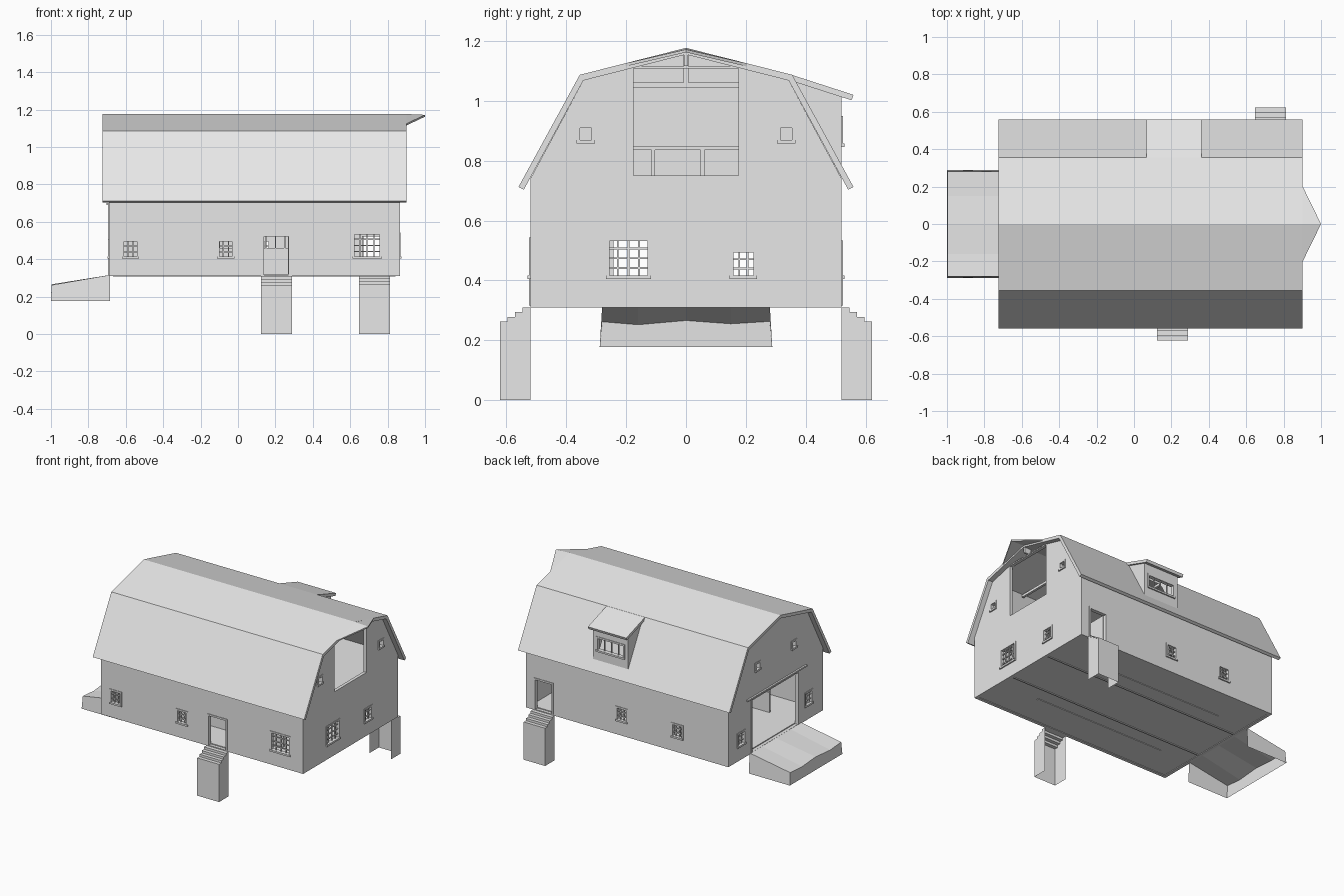
import bpy, bmesh, math
from mathutils import Vector, Matrix

cube = bpy.data.objects.get("Cube")
if cube:
    bpy.data.objects.remove(cube, do_unlink=True)

grey = bpy.data.materials.new("plain_grey")
grey.use_nodes = True
grey.diffuse_color = (0.8, 0.8, 0.8, 1)
grey.node_tree.nodes["Principled BSDF"].inputs["Base Color"].default_value = (0.8, 0.8, 0.8, 1)

WX0, WX1, WY = -0.69, 0.865, 0.52      # wall faces
BASE, LOFT, T = 0.31, 0.74, 0.022      # floor height, loft height, wall thickness


def finish(name, bm):
    mesh = bpy.data.meshes.new(name)
    bm.to_mesh(mesh)
    bm.free()
    mesh.materials.append(grey)
    obj = bpy.data.objects.new(name, mesh)
    bpy.context.scene.collection.objects.link(obj)
    return obj


def add_box(bm, lo, hi):
    lo, hi = Vector(lo), Vector(hi)
    m = Matrix.Translation((lo + hi) / 2) @ Matrix.Diagonal((*(abs(c) for c in hi - lo), 1))
    bmesh.ops.create_cube(bm, size=1, matrix=m)


def boxes(name, pairs):
    bm = bmesh.new()
    for lo, hi in pairs:
        add_box(bm, lo, hi)
    return finish(name, bm)


def extrude_x(name, profile, x0, x1):
    """Closed (y, z) profile swept along x."""
    bm = bmesh.new()
    face = bm.faces.new([bm.verts.new((x0, y, z)) for y, z in profile])
    out = bmesh.ops.extrude_face_region(bm, geom=[face])
    bmesh.ops.translate(bm, vec=(x1 - x0, 0, 0),
                        verts=[v for v in out["geom"] if isinstance(v, bmesh.types.BMVert)])
    bmesh.ops.recalc_face_normals(bm, faces=bm.faces)
    return finish(name, bm)


def cut(obj, pairs):
    """Cut box-shaped openings and bake the result."""
    cutter = boxes("cutter", pairs)
    cutter.hide_render = True
    mod = obj.modifiers.new("openings", "BOOLEAN")
    mod.object, mod.operation, mod.solver = cutter, "DIFFERENCE", "EXACT"
    bpy.context.view_layer.update()
    dg = bpy.context.evaluated_depsgraph_get()
    mesh = bpy.data.meshes.new_from_object(obj.evaluated_get(dg))
    obj.modifiers.clear()
    obj.data = mesh
    bpy.data.objects.remove(cutter, do_unlink=True)


def on_wall(side, u0, u1, z0, z1, d0, d1):
    """Box on a wall: u along the wall, d outward from its face."""
    if side in ("front", "back"):
        s = -1 if side == "front" else 1
        a, b = s * (WY + d0), s * (WY + d1)
        return (u0, min(a, b), z0), (u1, max(a, b), z1)
    s, x = (1, WX1) if side == "right" else (-1, WX0)
    a, b = x + s * d0, x + s * d1
    return (min(a, b), u0, z0), (max(a, b), u1, z1)


def frame(side, u0, u1, z0, z1, nu=1, nz=1, sill=True):
    """Casing around an opening with glazing bars."""
    c, f = 0.008, 0.004
    out = [on_wall(side, u0 - f, u0 + c, z0, z1, -T, f), on_wall(side, u1 - c, u1 + f, z0, z1, -T, f),
           on_wall(side, u0 - f, u1 + f, z1 - c, z1 + f, -T, f)]
    if sill:
        out.append(on_wall(side, u0 - f, u1 + f, z0 - f, z0 + c, -T, 0.009))
    for i in range(1, nu):
        u = u0 + (u1 - u0) * i / nu
        out.append(on_wall(side, u - 0.003, u + 0.003, z0, z1, -0.014, -0.006))
    for i in range(1, nz):
        z = z0 + (z1 - z0) * i / nz
        out.append(on_wall(side, u0, u1, z - 0.003, z + 0.003, -0.014, -0.006))
    return out


# Openings: (u0, u1, z0, z1, panes across, panes up, has sill)
def small(u):
    return (u - 0.042, u + 0.042, 0.408, 0.502, 3, 3, True)


def attic(u):
    return (u - 0.027, u + 0.027, 0.862, 0.917, 1, 1, True)


openings = {
    "front": [small(-0.575), small(-0.065), (0.615, 0.765, 0.408, 0.54, 4, 4, True),
              (0.132, 0.278, BASE + 0.006, 0.53, 1, 1, False)],
    "back": [small(0.13), small(-0.297), (0.66, 0.8, BASE + 0.006, 0.53, 1, 1, False)],
    "right": [(-0.264, -0.121, 0.408, 0.54, 4, 4, True), small(0.192), attic(-0.335), attic(0.335)],
    "left": [small(0.38), small(-0.36), attic(0.2), attic(-0.2),
             (-0.25, 0.27, BASE + 0.006, 0.685, 1, 1, False)],
}

# Walls
gable = [(-WY, BASE), (WY, BASE), (WY, LOFT), (0.343, 1.068), (0, 1.158), (-0.343, 1.068), (-WY, LOFT)]
walls = {
    "right": extrude_x("right_gable_wall", gable, WX1 - T, WX1),
    "left": extrude_x("left_gable_wall", gable, WX0, WX0 + T),
    "front": boxes("front_wall", [((WX0 + T, -WY, BASE), (WX1 - T, -WY + T, LOFT))]),
    "back": boxes("back_wall", [((WX0 + T, WY - T, BASE), (WX1 - T, WY, LOFT))]),
}
for side, wall in walls.items():
    holes = [on_wall(side, *o[:4], -0.1, 0.1) for o in openings[side]]
    if side == "right":
        holes.append(on_wall(side, -0.175, 0.175, 0.75, 1.3, -0.1, 0.1))
    cut(wall, holes)
    boxes(side + "_frames", [b for o in openings[side] for b in frame(side, *o)])

# Loft door trim and hoist post
boxes("loft_door_trim", [on_wall("right", -0.175, 0.175, 1.108, 1.116, -T, 0),
                         on_wall("right", -0.006, 0.006, 1.116, 1.155, -T, 0.03)])

# Gambrel roof shell
outer = [(-0.56, 0.712), (-0.355, 1.087), (0, 1.177), (0.355, 1.087), (0.56, 0.712)]
inner = [(0.542, 0.703), (0.343, 1.068), (0, 1.155), (-0.343, 1.068), (-0.542, 0.703)]
roof = extrude_x("roof", outer + inner, -0.725, 0.9)
cut(roof, [((0.095, 0.37, 0.8), (0.335, 0.508, 1.3))])

# Hay hood over the loft door
bm = bmesh.new()
tip, ridge = (1, 0, 1.172), (0.89, 0, 1.177)
for s in (-1, 1):
    bm.faces.new([bm.verts.new(p) for p in (ridge, tip, (0.89, s * 0.225, 1.12))])
bmesh.ops.remove_doubles(bm, verts=bm.verts, dist=0.0001)
bmesh.ops.recalc_face_normals(bm, faces=bm.faces)
hood = finish("hay_hood", bm)
solid = hood.modifiers.new("thickness", "SOLIDIFY")
solid.thickness = 0.01
solid.offset = -1

# Dormer
face = boxes("dormer_front", [((0.08, WY - 0.015, 0.75), (0.35, WY, 1.018))])
cut(face, [((0.108, 0.4, 0.85), (0.322, 0.6, 0.945))])
boxes("dormer_window_frame", frame("back", 0.108, 0.322, 0.85, 0.945, 4, 1))
for name, x in (("dormer_right_side", 0.08), ("dormer_left_side", 0.335)):
    extrude_x(name, [(0.345, 1.07), (WY - 0.015, 1.018), (WY - 0.015, 0.77)], x, x + 0.015)
extrude_x("dormer_roof", [(0.35, 1.088), (0.56, 1.02), (0.553, 1.002), (0.345, 1.069)], 0.067, 0.362)

# Floors and beams under them
boxes("ground_floor", [((WX0 + T, -WY + T, BASE + 0.004), (WX1 - T, WY - T, BASE + 0.012))])
boxes("loft_floor", [((WX0 + T, -WY + T, LOFT - 0.012), (WX1 - T, WY - T, LOFT))])
boxes("floor_joists", [((WX0 + T, y - 0.005, BASE - 0.001), (WX1 - T, y + 0.005, BASE + 0.006))
                       for y in (-0.17, 0.17)])

# Roof frames with tie beams
trusses = []
for i in range(5):
    x = -0.5 + i * 0.28
    trusses.append(((x - 0.008, -0.34, 1.045), (x + 0.008, 0.34, 1.062)))
    trusses.append(((x - 0.008, -0.008, 1.062), (x + 0.008, 0.008, 1.155)))
boxes("roof_trusses", trusses)

# Loft railing
boxes("loft_railing", [((0.3, -0.3, 0.835), (0.312, 0.3, 0.848))] +
      [((0.3, y - 0.006, LOFT), (0.312, y + 0.006, 0.848)) for y in (-0.28, -0.11, 0.055, 0.22)])

# Stall partitions with bars
stalls = []
for y in (-0.28, 0.28):
    stalls.append(((-0.45, y - 0.006, BASE), (0.55, y + 0.006, 0.46)))
    stalls.append(((-0.45, y - 0.006, 0.61), (0.55, y + 0.006, 0.625)))
    for i in range(21):
        x = -0.45 + i * 0.05
        stalls.append(((x - 0.003, y - 0.003, 0.45), (x + 0.003, y + 0.003, 0.62)))
boxes("stall_partitions", stalls)

# Barn door rail and half-open inner doors
boxes("barn_door_rail", [on_wall("left", -0.33, 0.32, 0.69, 0.7, 0, 0.012)])
boxes("front_door", [((0.266, -0.5, BASE + 0.012), (0.276, -0.37, 0.525))])
boxes("back_door", [((0.662, 0.37, BASE + 0.012), (0.672, 0.5, 0.525))])


# Stoops: hollow shells, open toward the wall and below
def stoop(name, s, x0, x1):
    steps = [(0.622, 0), (0.622, 0.262), (0.597, 0.262), (0.597, 0.278), (0.572, 0.278),
             (0.572, 0.294), (0.547, 0.294), (0.547, BASE), (WY, BASE), (WY, 0)]
    obj = extrude_x(name, [(s * y, z) for y, z in steps], x0, x1)
    bm = bmesh.new()
    bm.from_mesh(obj.data)
    bm.normal_update()
    drop = [f for f in bm.faces if f.normal.z < -0.9 or f.normal.y * s < -0.9]
    bmesh.ops.delete(bm, geom=drop, context="FACES")
    bm.to_mesh(obj.data)
    bm.free()


stoop("front_stoop", -1, 0.122, 0.29)
stoop("back_stoop", 1, 0.647, 0.812)

# Earth ramp: open shell with an uneven outer lip
lip = [(-0.28, 0.262), (-0.16, 0.252), (0, 0.266), (0.15, 0.255), (0.28, 0.263)]
bm = bmesh.new()
near = [bm.verts.new((-0.685, y, 0.316)) for y, _ in lip]
far = [bm.verts.new((-0.997, y, z)) for y, z in lip]
low = [bm.verts.new((-1, y * 1.03, 0.177)) for y, _ in lip]
for i in range(len(lip) - 1):
    bm.faces.new((near[i], far[i], far[i + 1], near[i + 1]))
    bm.faces.new((far[i], low[i], low[i + 1], far[i + 1]))
for i in (0, -1):
    foot = bm.verts.new((-0.685, low[i].co.y, 0.177))
    bm.faces.new((near[i], far[i], low[i], foot))
bmesh.ops.recalc_face_normals(bm, faces=bm.faces)
if near[2].link_faces[0].normal.z < 0:
    bmesh.ops.reverse_faces(bm, faces=bm.faces)
finish("entrance_ramp", bm)
